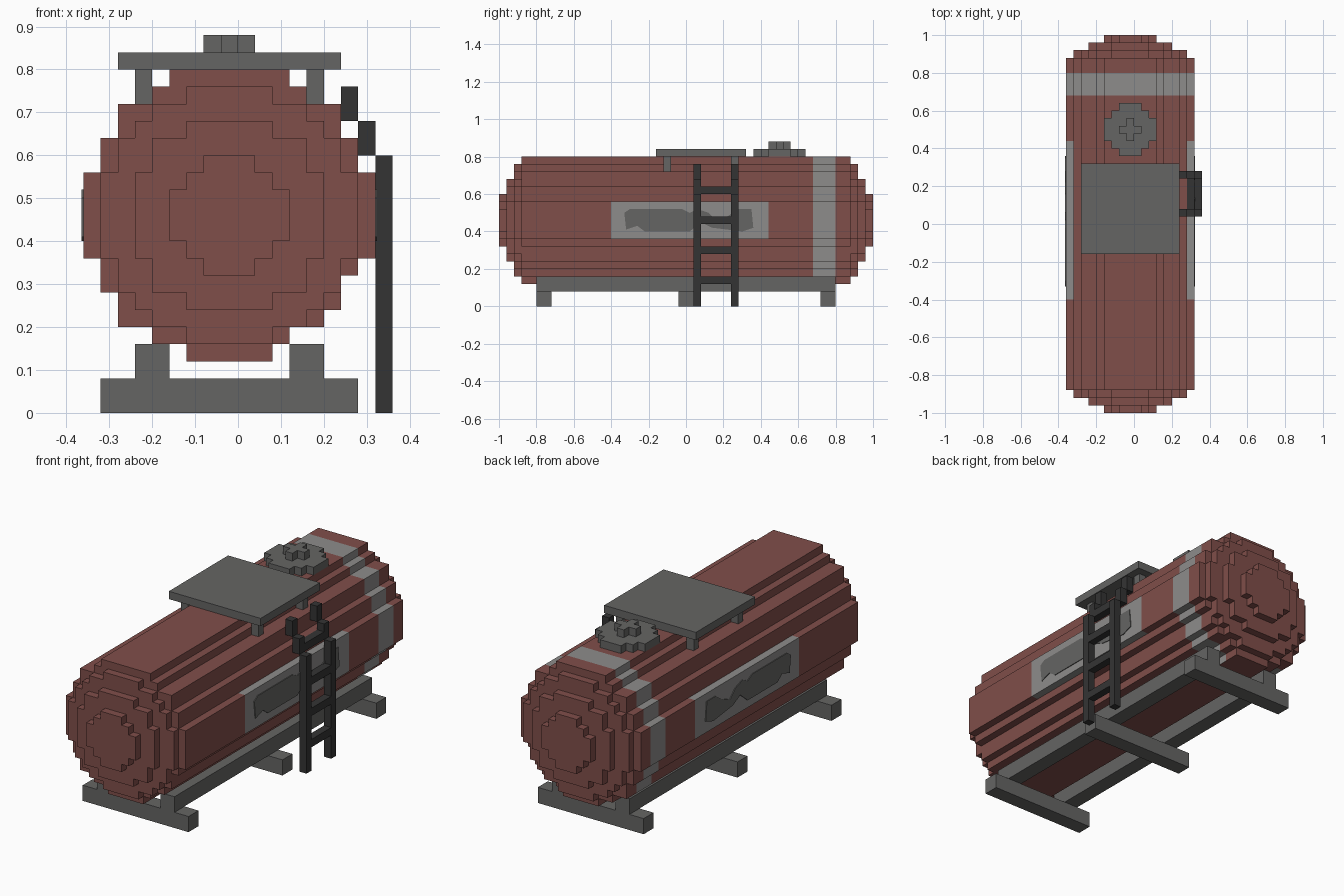
import bpy
import bmesh

U = 0.04      # size of one block
CX = -0.02    # tank axis in x
CZ = 0.46     # tank axis in z

cube = bpy.data.objects.get("Cube")
if cube:
    bpy.data.objects.remove(cube, do_unlink=True)


def material(name, r, g, b):
    m = bpy.data.materials.new(name)
    m.use_nodes = True
    m.diffuse_color = (r, g, b, 1)
    m.node_tree.nodes["Principled BSDF"].inputs["Base Color"].default_value = (r, g, b, 1)
    return m


RED = material("rust_red", 0.216, 0.077, 0.068)
LIGHT = material("light_grey", 0.27, 0.265, 0.26)
GREY = material("steel_grey", 0.130, 0.130, 0.126)
DARK = material("dark_iron", 0.034, 0.034, 0.034)


def finish(name, bm, *mats):
    bmesh.ops.recalc_face_normals(bm, faces=bm.faces)
    mesh = bpy.data.meshes.new(name)
    bm.to_mesh(mesh)
    bm.free()
    for m in mats:
        mesh.materials.append(m)
    obj = bpy.data.objects.new(name, mesh)
    bpy.context.collection.objects.link(obj)
    return obj


def box(name, x, y, z, mat):
    bm = bmesh.new()
    bmesh.ops.create_cube(bm, size=1)
    for v in bm.verts:
        v.co = [lo + (c + 0.5) * (hi - lo) for c, (lo, hi) in zip(v.co, (x, y, z))]
    return finish(name, bm, mat)


def loft(outline, levels, place):
    """Sweep a closed 2D outline through several levels."""
    bm = bmesh.new()
    rings = [[bm.verts.new(place(a, b, t)) for a, b in outline] for t in levels]
    n = len(outline)
    for r0, r1 in zip(rings, rings[1:]):
        for i in range(n):
            j = (i + 1) % n
            bm.faces.new((r0[i], r0[j], r1[j], r1[i]))
    bm.faces.new(rings[0])
    bm.faces.new(rings[-1])
    return bm


def stepped(rows):
    """Blocky round outline from (row count, left reach, right reach)."""
    b = -sum(r[0] for r in rows) / 2
    left, right = [], []
    for count, lo, hi in rows:
        left += [(-lo * U, b * U), (-lo * U, (b + count) * U)]
        right += [(hi * U, b * U), (hi * U, (b + count) * U)]
        b += count
    pts = left + right[::-1]
    # drop doubled points where neighbouring rows are equally wide
    return [p for i, p in enumerate(pts) if p != pts[i - 1]]


def even(*rows):
    return [(c, w, w) for c, w in rows]


def along_y(a, b, t):
    return (CX + a, t, CZ + b)


# Tank shell, with a painted band and a label panel on both sides
shell = even((1, 2.5)) + [(1, 4.5, 3.5), (1, 6.5, 5.5), (1, 6.5, 6.5),
                          (1, 7.5, 6.5), (1, 7.5, 7.5)]
shell += even((5, 8.5), (2, 7.5), (2, 6.5), (1, 4.5), (1, 3.5))
bm = loft(stepped(shell), (-0.88, -0.40, 0.44, 0.68, 0.80, 0.88), along_y)
for f in bm.faces:
    c = f.calc_center_median()
    band = 0.68 < c.y < 0.80 and c.z > 0.13
    label = -0.40 < c.y < 0.44 and abs(c.x - CX) > 0.31 and 0.35 < c.z < 0.57
    f.material_index = int(band or label)
finish("tank_shell", bm, RED, LIGHT)

# Domed ends made of shrinking steps
disc = even((1, 1.5), (1, 2.5), (3, 3.5), (1, 2.5), (1, 1.5))
domes = (
    even((1, 2.5), (1, 4.5), (1, 5.5), (2, 6.5), (5, 7.5), (2, 6.5), (1, 5.5), (1, 4.5), (1, 2.5)),
    even((1, 2.5), (2, 4.5), (5, 5.5), (2, 4.5), (1, 2.5)),
    disc,
)
for side, word in ((-1, "front"), (1, "back")):
    for k, rows in enumerate(domes):
        y = 0.88 + k * U
        finish(f"{word}_dome_step_{k + 1}",
               loft(stepped(rows), (side * y, side * (y + U)), along_y), RED)

# Worn paint patch on each label
patch = [(-0.33, 0.50), (-0.30, 0.52), (-0.02, 0.52), (0.02, 0.50), (0.06, 0.52), (0.12, 0.50),
         (0.16, 0.46), (0.22, 0.48), (0.28, 0.52), (0.35, 0.52), (0.36, 0.42), (0.30, 0.40),
         (0.14, 0.42), (0.08, 0.45), (0.02, 0.40), (-0.22, 0.40), (-0.26, 0.43), (-0.32, 0.41)]
for x0, side, word in ((0.32, 1, "left"), (-0.36, -1, "right")):
    finish(f"{word}_label_patch",
           loft(patch, (x0, x0 + side * 0.004), lambda a, b, t: (t, a, b)), GREY)

# Skid frame
for word, x in (("right", -0.24), ("left", 0.12)):
    box(f"{word}_rail", (x, x + 0.08), (-0.80, 0.80), (0.08, 0.16), GREY)
for word, y in (("front", -0.80), ("middle", -0.04), ("back", 0.72)):
    box(f"{word}_cross_beam", (-0.32, 0.28), (y, y + 0.08), (0, 0.08), GREY)

# Service platform on four posts
box("platform", (-0.28, 0.24), (-0.16, 0.32), (0.80, 0.84), GREY)
for x in (-0.24, 0.16):
    for y in (-0.12, 0.24):
        box("platform_post", (x, x + U), (y, y + U), (0.72, 0.80), GREY)

# Round hatch with a cross handle
def upright(a, b, t):
    return (CX + a, 0.50 + b, t)

finish("hatch", loft(stepped(disc), (0.80, 0.84), upright), GREY)
cross = even((1, 0.5), (1, 1.5), (1, 0.5))
finish("hatch_handle", loft(stepped(cross), (0.84, 0.88), upright), GREY)

# Ladder that steps in over the tank
for y in (0.04, 0.24):
    for x, z0, z1 in ((0.32, 0, 0.60), (0.28, 0.60, 0.68), (0.24, 0.68, 0.76)):
        box("ladder_leg", (x, x + U), (y, y + U), (z0, z1), DARK)
for x, z in ((0.32, 0.12), (0.32, 0.28), (0.32, 0.44), (0.28, 0.60)):
    box("ladder_rung", (x, x + U), (0.08, 0.24), (z, z + U), DARK)
